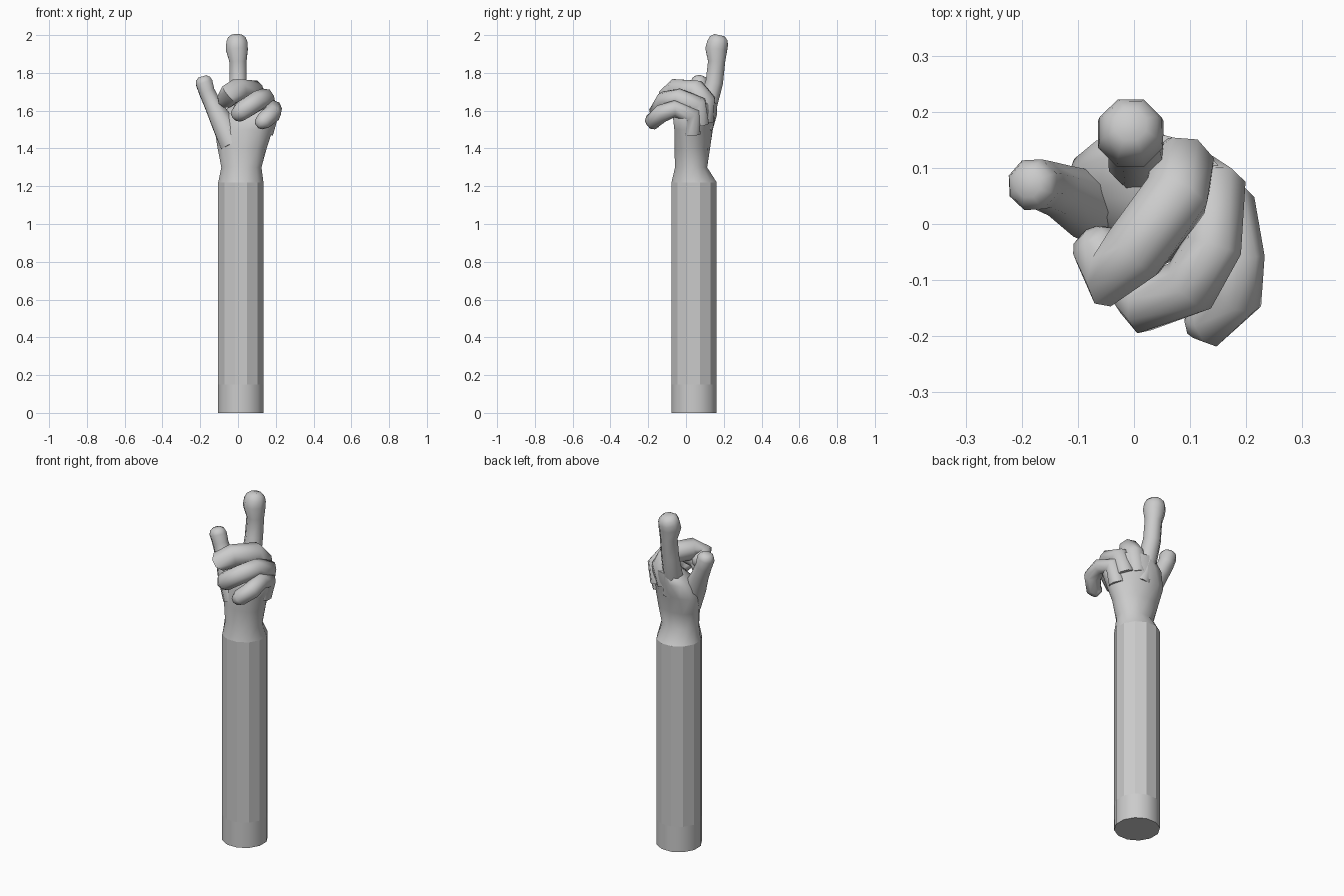
import bpy, bmesh, math
from mathutils import Vector, Matrix

if "Cube" in bpy.data.objects:
    bpy.data.objects.remove(bpy.data.objects["Cube"])


def loft(name, rings, smooth=True, angle=60):
    """Skin a list of equal-length point rings and cap both ends."""
    bm = bmesh.new()
    vs = [[bm.verts.new(p) for p in r] for r in rings]
    n = len(rings[0])
    for a, b in zip(vs, vs[1:]):
        for i in range(n):
            j = (i + 1) % n
            bm.faces.new((a[i], a[j], b[j], b[i]))
    bm.faces.new(vs[0][::-1])
    bm.faces.new(vs[-1])
    bmesh.ops.recalc_face_normals(bm, faces=bm.faces)
    me = bpy.data.meshes.new(name)
    bm.to_mesh(me)
    bm.free()
    ob = bpy.data.objects.new(name, me)
    bpy.context.collection.objects.link(ob)
    if smooth:
        bpy.ops.object.select_all(action='DESELECT')
        ob.select_set(True)
        bpy.context.view_layer.objects.active = ob
        bpy.ops.object.shade_smooth_by_angle(angle=math.radians(angle))
    return ob


def ellipse(z, cx, cy, hx, hy, rot=0, n=12):
    """Horizontal ellipse, turned about z by rot degrees."""
    m = Matrix.Rotation(math.radians(rot), 3, 'Z')
    ring = []
    for i in range(n):
        # start angle counter-rotates so the rings do not twist
        a = 2 * math.pi * (i + 0.5) / n
        ring.append(Vector((cx, cy, z)) + m @ Vector((hx * math.cos(a), hy * math.sin(a), 0)))
    return ring


def finger(name, path, n=8):
    """Tube along (x, y, z, radius) points with a rounded tip."""
    pts = [Vector(p[:3]) for p in path]
    rad = [p[3] for p in path]
    d = (pts[-1] - pts[-2]).normalized()
    r = rad[-1]
    pts += [pts[-1] + d * r * 0.4, pts[-1] + d * r * 0.68]
    rad += [r * 0.85, r * 0.5]
    rings = []
    side = Vector((1, 0, 0))
    for i, p in enumerate(pts):
        t = Vector((0, 0, 0))
        if i > 0:
            t += (p - pts[i - 1]).normalized()
        if i < len(pts) - 1:
            t += (pts[i + 1] - p).normalized()
        t.normalize()
        side = (side - t * side.dot(t)).normalized()
        up = t.cross(side)
        rings.append([p + rad[i] * (math.cos(a) * side + math.sin(a) * up)
                      for a in (2 * math.pi * (k + 0.5) / n for k in range(n))])
    return loft(name, rings)


# Forearm: smooth lower band and faceted sleeve
ARM = (0.015, 0.043, 0.124, 0.124)
loft("arm_base", [ellipse(0, *ARM), ellipse(0.15, *ARM)])
loft("sleeve", [ellipse(0.15, *ARM), ellipse(1.22, *ARM)], smooth=False)

# Wrist and palm, widening and turning towards the knuckles
loft("palm", [
    ellipse(1.22, *ARM),
    ellipse(1.30, 0.018, 0.027, 0.110, 0.088),
    ellipse(1.40, 0.022, 0.033, 0.132, 0.093, -10),
    ellipse(1.50, 0.030, 0.040, 0.160, 0.095, -20),
    ellipse(1.58, 0.058, 0.047, 0.165, 0.097, -30),
    ellipse(1.64, 0.080, 0.080, 0.120, 0.065, -32),
])

# Raised index finger
finger("index_finger", [
    (0.03, 0.090, 1.50, 0.055), (0.005, 0.115, 1.63, 0.054), (0.0, 0.150, 1.75, 0.050),
    (0.0, 0.162, 1.86, 0.049), (-0.006, 0.160, 1.925, 0.063), (-0.006, 0.168, 1.96, 0.060)])

# Curled fingers
finger("middle_finger", [
    (0.06, 0.09, 1.55, 0.060), (0.085, 0.10, 1.65, 0.060), (0.075, 0.05, 1.705, 0.062),
    (0.00, -0.05, 1.71, 0.062), (-0.045, -0.09, 1.685, 0.060), (-0.062, -0.045, 1.66, 0.050)])
finger("ring_finger", [
    (0.12, 0.07, 1.53, 0.055), (0.145, 0.06, 1.63, 0.056), (0.14, -0.04, 1.665, 0.054),
    (0.10, -0.11, 1.65, 0.055), (0.02, -0.145, 1.60, 0.052), (0.002, -0.125, 1.582, 0.044)])
finger("little_finger", [
    (0.14, 0.03, 1.48, 0.050), (0.168, 0.03, 1.58, 0.050), (0.188, -0.06, 1.61, 0.045),
    (0.182, -0.13, 1.585, 0.048), (0.135, -0.175, 1.545, 0.045), (0.122, -0.172, 1.535, 0.038)])

# Thumb
finger("thumb", [
    (-0.03, 0.02, 1.42, 0.070), (-0.085, 0.035, 1.54, 0.062), (-0.135, 0.06, 1.635, 0.048),
    (-0.165, 0.07, 1.70, 0.045), (-0.180, 0.07, 1.75, 0.048)])
